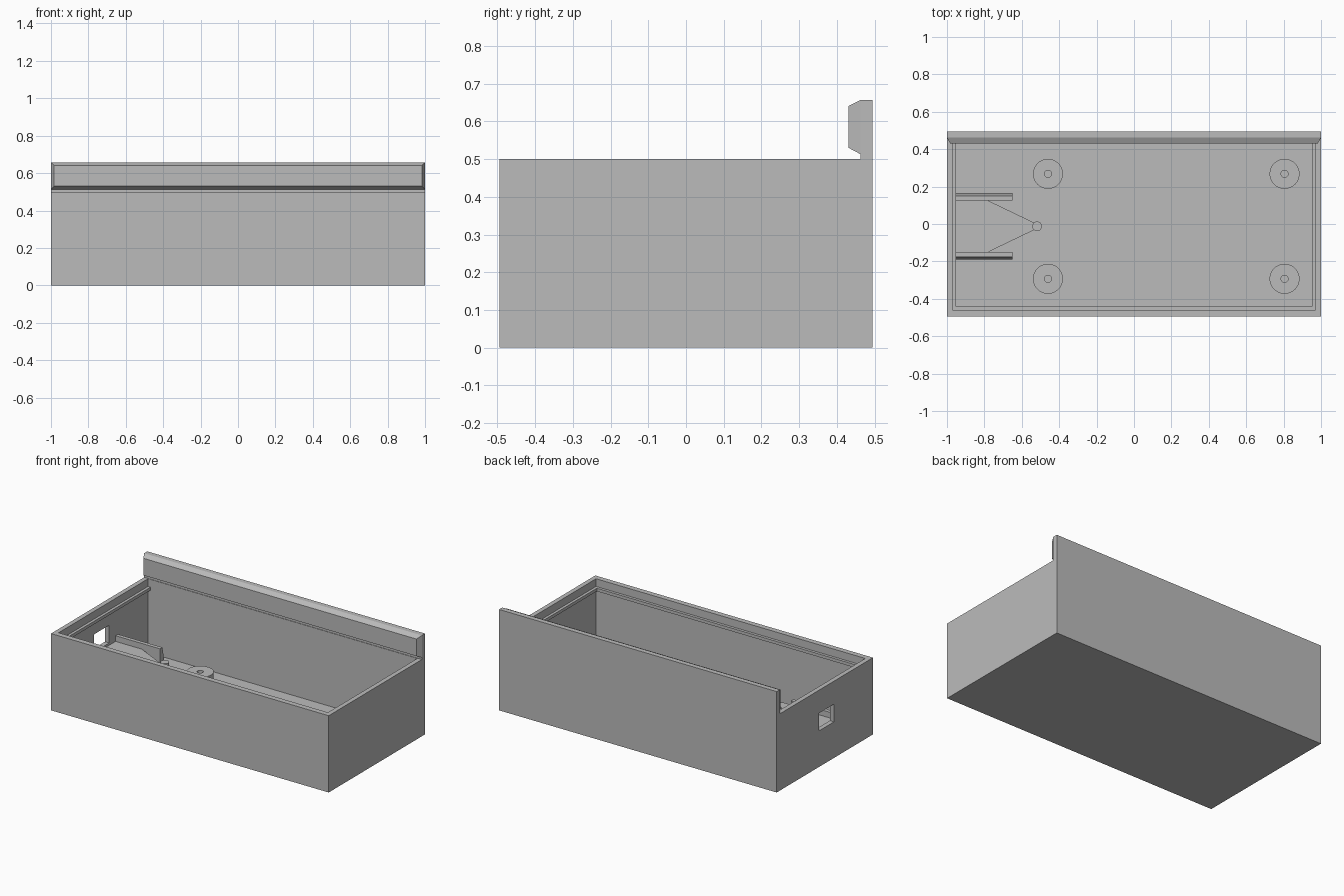
import bpy, bmesh

if "Cube" in bpy.data.objects:
    bpy.data.objects.remove(bpy.data.objects["Cube"], do_unlink=True)

grey = bpy.data.materials.new("plain_grey")
grey.use_nodes = True
colour = (0.5, 0.5, 0.5, 1)
grey.diffuse_color = colour
for node in grey.node_tree.nodes:
    if node.type == 'BSDF_PRINCIPLED':
        node.inputs["Base Color"].default_value = colour

FLOOR = 0.02
WALL_X, WALL_Y, DEPTH = 0.97, 0.46, 0.495
HEIGHT = 0.5
MID_Y = -0.0125


def add(name, bm):
    bmesh.ops.recalc_face_normals(bm, faces=bm.faces)
    mesh = bpy.data.meshes.new(name)
    bm.to_mesh(mesh)
    bm.free()
    mesh.materials.append(grey)
    obj = bpy.data.objects.new(name, mesh)
    bpy.context.scene.collection.objects.link(obj)
    return obj


def loft(name, rings):
    """Skin a list of matching closed rings and cap both ends."""
    bm = bmesh.new()
    loops = [[bm.verts.new(p) for p in ring] for ring in rings]
    n = len(loops[0])
    for a, b in zip(loops, loops[1:]):
        for i in range(n):
            j = (i + 1) % n
            bm.faces.new((a[i], a[j], b[j], b[i]))
    bm.faces.new(loops[0])
    bm.faces.new(loops[-1])
    return add(name, bm)


def box(name, x0, x1, y0, y1, z0, z1):
    return loft(name, [[(x0, y0, z), (x1, y0, z), (x1, y1, z), (x0, y1, z)]
                       for z in (z0, z1)])


def cylinder(name, x, y, radius, z0, z1, sides=48):
    bm = bmesh.new()
    bmesh.ops.create_cone(bm, cap_ends=True, segments=sides, radius1=radius,
                          radius2=radius, depth=z1 - z0)
    bmesh.ops.translate(bm, verts=bm.verts, vec=(x, y, (z0 + z1) / 2))
    obj = add(name, bm)
    for poly in obj.data.polygons:
        poly.use_smooth = abs(poly.normal.z) < 0.5
    obj.data.set_sharp_from_angle(angle=0.6)
    return obj


def cut(obj, cutter):
    """Subtract the cutter for good and delete it."""
    mod = obj.modifiers.new("cut", 'BOOLEAN')
    mod.operation, mod.solver, mod.object = 'DIFFERENCE', 'EXACT', cutter
    bpy.context.view_layer.update()
    bpy.context.view_layer.objects.active = obj
    bpy.ops.object.modifier_apply(modifier=mod.name)
    bpy.data.objects.remove(cutter, do_unlink=True)


# Open tray with a socket window in the end wall
tray = box("tray", -1, 1, -DEPTH, DEPTH, 0, HEIGHT)
cut(tray, box("cavity", -WALL_X, WALL_X, -WALL_Y, WALL_Y, FLOOR, 0.6))
cut(tray, box("window", -1.1, -0.9, -0.095, 0.06, 0.235, 0.35))

# Lid ridge around the inside, just below the rim
BEAD = 0.018
ZB, ZT = 0.43, 0.45
box("front_ridge", -WALL_X, WALL_X, -WALL_Y, BEAD - WALL_Y, ZB, ZT)
box("right_ridge", -WALL_X, BEAD - WALL_X, -WALL_Y, WALL_Y, ZB, ZT)
box("left_ridge", WALL_X - BEAD, WALL_X, -WALL_Y, WALL_Y, ZB, ZT)

# Raised back lip with a bevelled front panel
def lip_ring(y, x, z0, z1):
    return [(-x, y, z0), (x, y, z0), (x, y, z1), (-x, y, z1)]

TOP = 0.657
box("lip_base", -1, 1, 0.463, DEPTH, HEIGHT, 0.513)
loft("back_lip", [lip_ring(DEPTH, 1, 0.513, TOP), lip_ring(0.463, 1, 0.513, TOP),
                  lip_ring(0.431, 0.983, 0.53, 0.641)])

# Four round standoffs with screw holes
for x in (-0.46, 0.805):
    for y in (-0.293, 0.268):
        post = cylinder("standoff", x, y, 0.08, FLOOR, 0.105)
        cut(post, cylinder("hole", x, y, 0.019, 0.03, 0.2, 24))

# Tapered socket platform with a peg at the tip
SHELF = 0.22
half = [(-WALL_X, 0.14), (-0.785, 0.14), (-0.535, 0.02)]
outline = half + [(x, -y) for x, y in reversed(half)]
loft("socket_platform", [[(x, y + MID_Y, z) for x, y in outline]
                         for z in (FLOOR, SHELF)])
cylinder("stop_peg", -0.518, MID_Y, 0.026, FLOOR, 0.26, 16)

# Guide rails with a sloped outer top edge
rail = [(0.138, FLOOR), (0.138, 0.257), (0.163, 0.257), (0.177, 0.19), (0.177, FLOOR)]
for name, side in (("back_rail", 1), ("front_rail", -1)):
    loft(name, [[(x, MID_Y + side * y, z) for y, z in rail]
                for x in (-WALL_X, -0.65)])
